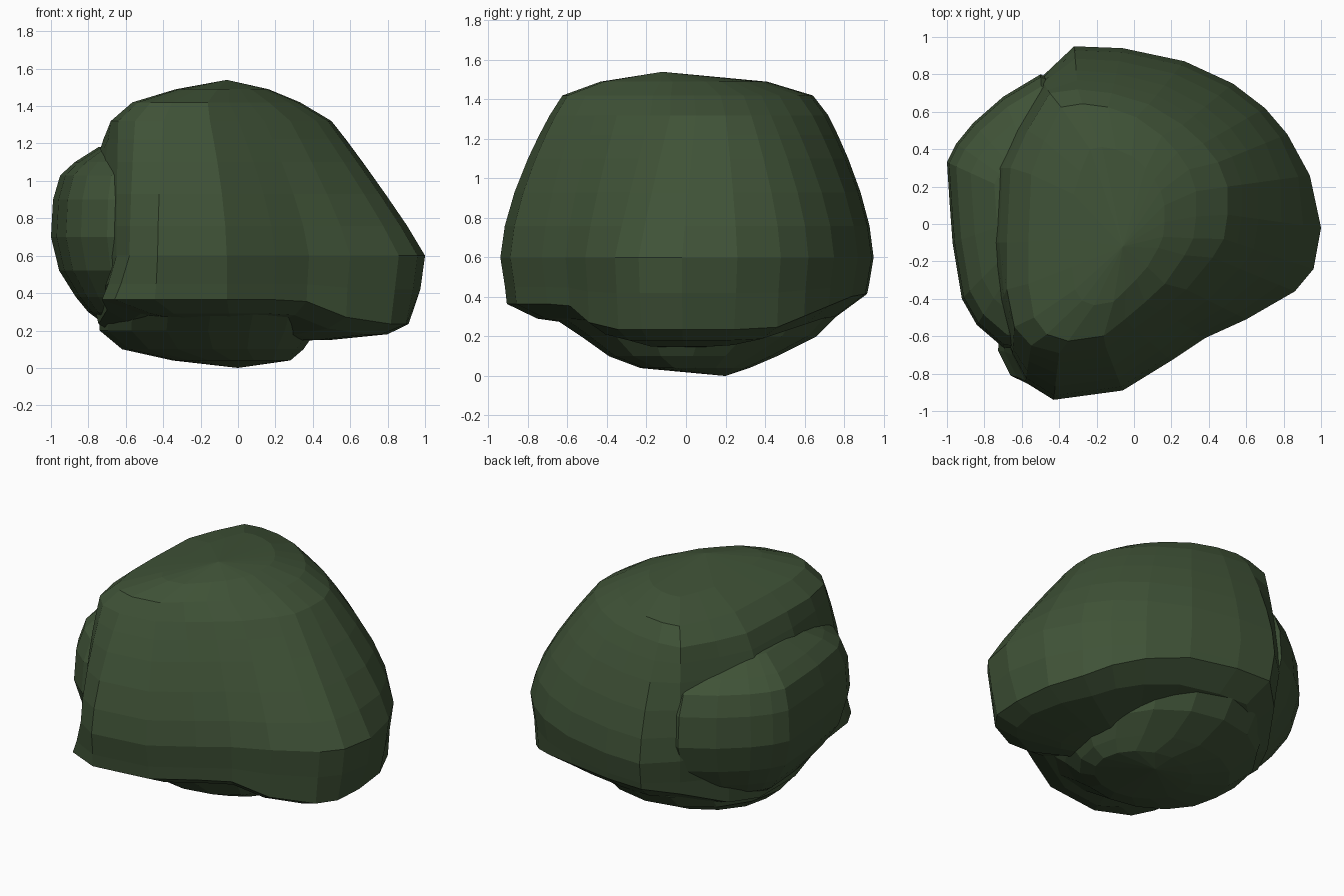
import bpy, bmesh, math

if "Cube" in bpy.data.objects:
    bpy.data.objects.remove(bpy.data.objects["Cube"])

mat = bpy.data.materials.new("leaf_green")
mat.diffuse_color = (0.05, 0.085, 0.038, 1)
mat.use_nodes = True
mat.node_tree.nodes["Principled BSDF"].inputs["Base Color"].default_value = mat.diffuse_color


def clamp(v):
    return max(0.0, min(1.0, v))


def loft(name, rings, bottom, top):
    """Skin closed rings from bottom to top and cap with single points."""
    bm = bmesh.new()
    vr = [[bm.verts.new(p) for p in r] for r in rings]
    n = len(rings[0])
    lo, hi = bm.verts.new(bottom), bm.verts.new(top)
    for i in range(n):
        j = (i + 1) % n
        bm.faces.new((lo, vr[0][j], vr[0][i]))
        bm.faces.new((hi, vr[-1][i], vr[-1][j]))
        for a, b in zip(vr, vr[1:]):
            bm.faces.new((a[i], a[j], b[j], b[i]))
    bmesh.ops.recalc_face_normals(bm, faces=bm.faces)
    me = bpy.data.meshes.new(name)
    bm.to_mesh(me)
    bm.free()
    me.materials.append(mat)
    ob = bpy.data.objects.new(name, me)
    bpy.context.collection.objects.link(ob)
    return ob


def scaled(outline, c, sx, sy, z):
    return [(c[0] + (x - c[0]) * sx, c[1] + (y - c[1]) * sy, z) for x, y in outline]


# Main canopy: widest outline, upper outline, blended between
wide = [(1, -.02), (.94, .26), (.82, .48), (.7, .62), (.53, .75), (.27, .87),
        (-.06, .94), (-.32, .95), (-.5, .78), (-.68, .5), (-.79, .3), (-.81, -.1),
        (-.73, -.45), (-.65, -.7), (-.58, -.84), (-.43, -.94), (-.06, -.89),
        (.2, -.73), (.38, -.61), (.6, -.51), (.86, -.36), (.96, -.24)]
upper = [(.5, .05), (.5, .2), (.45, .33), (.37, .43), (.26, .53), (.08, .64),
         (-.12, .7), (-.3, .72), (-.45, .7), (-.57, .5), (-.66, .3), (-.68, -.1),
         (-.68, -.35), (-.64, -.55), (-.55, -.65), (-.4, -.69), (-.15, -.66),
         (0, -.56), (.14, -.46), (.28, -.35), (.42, -.18), (.48, -.08)]


def rim(scale, z, front, back, flare=0.0, widen=0.0):
    """Lower ring: lifted at the front left and back, flared at one corner."""
    ring = []
    for x, y in wide:
        s = scale + widen * clamp(abs(y) / .5)
        dz = front * clamp((-y - .25) / .35) * clamp((.75 - x) / .4)
        dz += back * clamp((y - .45) / .45)
        corner = clamp((-y - .55) / .15) * clamp((-x - .4) / .1)
        ring.append((x * s - flare * corner, y * s, z + dz))
    return ring


rings = [rim(.5, .15, .1, .1), rim(.8, .18, .11, .12),
         rim(.91, .235, .13, .18, .1, .055), rim(.975, .42, .03, .04, .06)]
for z in (.6, .76, .93, 1.1, 1.22, 1.32):
    t = (z - .6) / .72
    ring = []
    for (ax, ay), (bx, by) in zip(wide, upper):
        if ax > 0:
            r = clamp(ax * 1.3)
            p = 1.6 - .5 * r + .5 * clamp(ay * 1.6) * r
        else:
            p = 1.6 + .9 * clamp((-ax - .6) / .15)
        k = t ** p
        ring.append((ax + (bx - ax) * k, ay + (by - ay) * k, z))
    rings.append(ring)
rings.append(scaled(upper, (-.2, -.05), .76, .9, 1.42))
rings.append(scaled(upper, (-.08, -.05), .42, .6, 1.49))
loft("main_canopy", rings, (0, 0, .14), (-.06, -.12, 1.54))

# Left side clump
left = [(-.1, 0), (-.12, .4), (-.25, .7), (-.5, .8), (-.7, .68), (-.86, .54),
        (-.95, .43), (-1, .33), (-.985, .1), (-.97, -.1), (-.92, -.4),
        (-.84, -.54), (-.7, -.66), (-.5, -.68), (-.25, -.5)]
rows = [(.22, .45), (.3, .64), (.38, .76), (.52, .92), (.7, 1), (.9, .98),
        (1.03, .91), (1.1, .77), (1.18, .54)]
loft("left_clump", [scaled(left, (-.45, .08), s, s, z) for z, s in rows],
     (-.45, .08, .18), (-.45, .08, 1.22))

# Low clump the bush rests on
rings = []
for z, x0, x1, y0, y1 in ((.04, -.35, .28, -.23, .32), (.1, -.62, .35, -.39, .46),
                          (.2, -.74, .42, -.53, .66), (.3, -.74, .45, -.68, .76)):
    rings.append([((x0 + x1) / 2 + (x1 - x0) / 2 * math.cos(a),
                   (y0 + y1) / 2 + (y1 - y0) / 2 * math.sin(a), z)
                  for a in (math.tau * i / 16 for i in range(16))])
loft("low_clump", rings, (0, .2, 0), (-.1, 0, .5))
